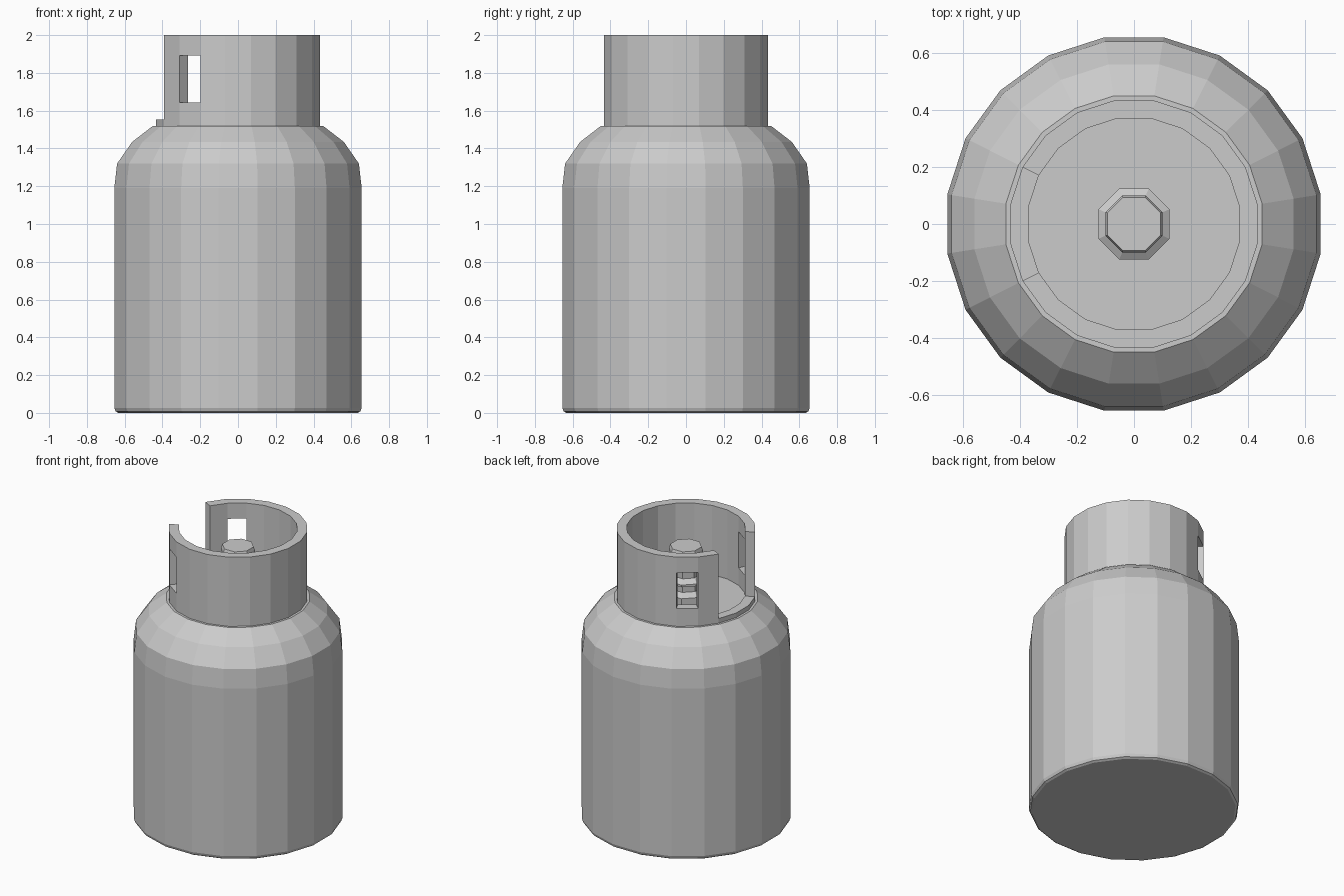
import bpy, bmesh, math

if "Cube" in bpy.data.objects:
    bpy.data.objects.remove(bpy.data.objects["Cube"])

SIDES = 20
steel = bpy.data.materials.new("grey steel")
steel.diffuse_color = (0.6, 0.6, 0.6, 1)
steel.use_nodes = True
steel.node_tree.nodes["Principled BSDF"].inputs["Base Color"].default_value = steel.diffuse_color


def finish(name, bm):
    bmesh.ops.remove_doubles(bm, verts=bm.verts, dist=1e-5)
    bmesh.ops.recalc_face_normals(bm, faces=bm.faces)
    mesh = bpy.data.meshes.new(name)
    bm.to_mesh(mesh)
    bm.free()
    mesh.materials.append(steel)
    obj = bpy.data.objects.new(name, mesh)
    bpy.context.collection.objects.link(obj)


def point(r, z, k, sides):
    a = (k + 0.5) * 2 * math.pi / sides
    return (r * math.cos(a), r * math.sin(a), z)


def lathe(name, profile, sides):
    """Closed turned solid from (radius, height) pairs, bottom to top."""
    bm = bmesh.new()
    rings = [[bm.verts.new(point(r, z, k, sides)) for k in range(sides)]
             for r, z in profile]
    for low, high in zip(rings, rings[1:]):
        for k in range(sides):
            n = (k + 1) % sides
            bm.faces.new((low[k], low[n], high[n], high[k]))
    bm.faces.new(rings[0][::-1])
    bm.faces.new(rings[-1])
    finish(name, bm)


# Cylinder body with rounded shoulder
lathe("tank_body", [(0.642, 0), (0.656, 0.008), (0.663, 0.027), (0.663, 1.19),
                    (0.648, 1.32), (0.567, 1.435), (0.455, 1.52)], SIDES)

# Valve with two sloped flanges and a cap
lathe("valve", [(0.135, 1.515), (0.135, 1.57), (0.105, 1.60), (0.105, 1.64),
                (0.135, 1.65), (0.135, 1.665), (0.095, 1.69), (0.095, 1.82),
                (0.108, 1.835), (0.108, 1.86), (0.101, 1.88)], 8)

# Guard collar: wall cells, with an open gap above a low rim and two hand slots
levels = [1.52, 1.552, 1.642, 1.892, 2.0]
R_IN, R_OUT = 0.375, 0.439


def solid(k, j):
    k %= SIDES
    if not 0 <= j < len(levels) - 1:
        return False
    if k in (8, 9, 10):
        return j == 0
    return not (k in (6, 12) and j == 2)


bm = bmesh.new()
for k in range(SIDES):
    for j in range(len(levels) - 1):
        if not solid(k, j):
            continue

        def p(r, dk, dj):
            return point(r, levels[j + dj], k + dk, SIDES)

        quads = [[p(r, 0, 0), p(r, 1, 0), p(r, 1, 1), p(r, 0, 1)] for r in (R_IN, R_OUT)]
        for d, step in ((0, -1), (1, 1)):
            if not solid(k, j + step):
                quads.append([p(R_IN, 0, d), p(R_IN, 1, d), p(R_OUT, 1, d), p(R_OUT, 0, d)])
            if not solid(k + step, j):
                quads.append([p(R_IN, d, 0), p(R_OUT, d, 0), p(R_OUT, d, 1), p(R_IN, d, 1)])
        for q in quads:
            bm.faces.new([bm.verts.new(c) for c in q])
finish("guard_collar", bm)
